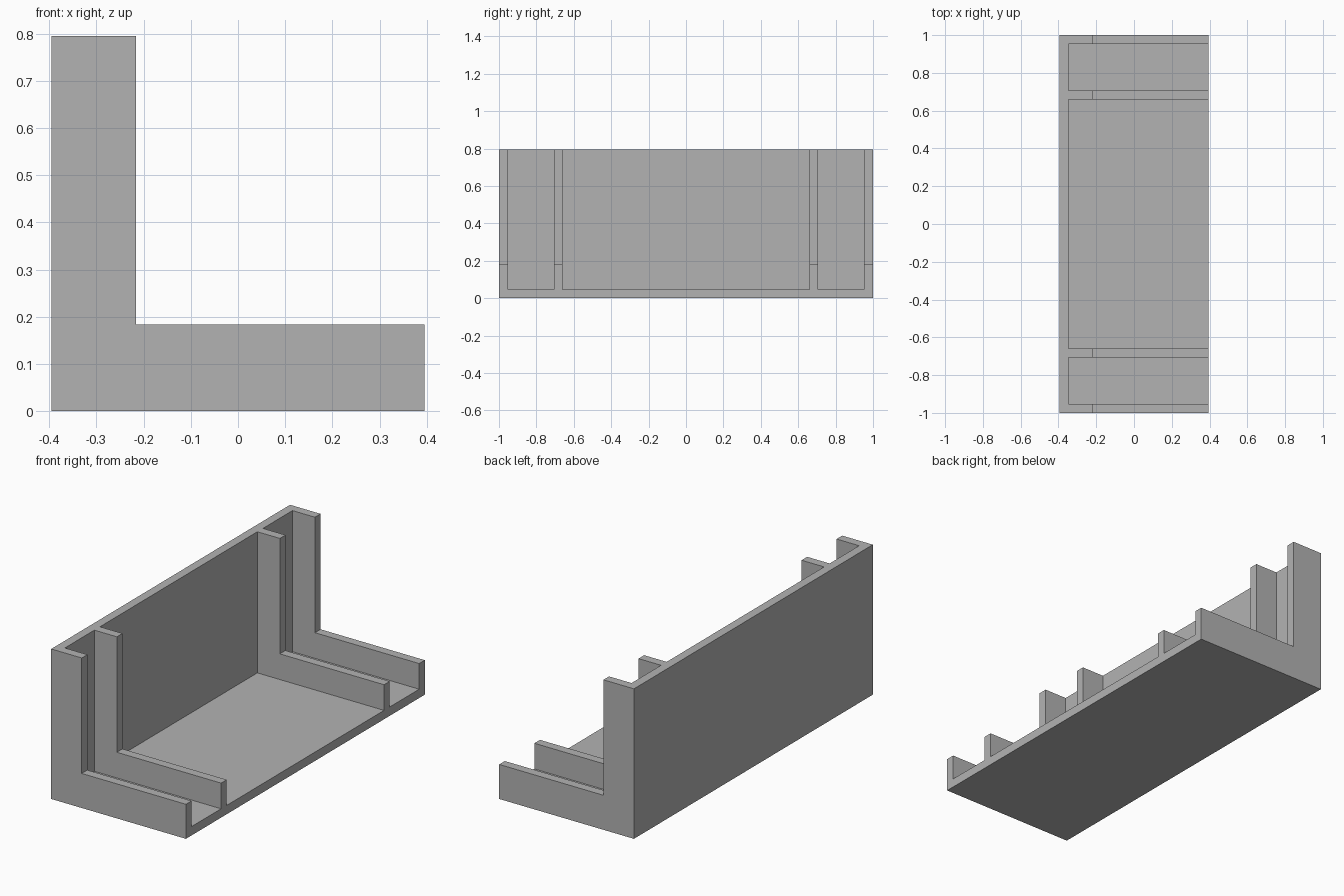
import bpy
import bmesh

cube = bpy.data.objects.get("Cube")
if cube:
    bpy.data.objects.remove(cube, do_unlink=True)

BACK, FRONT, HEIGHT = -0.395, 0.395, 0.795   # overall section limits
WALL = 0.047                                 # plate and rib thickness

grey = bpy.data.materials.new("plain_grey")
grey.use_nodes = True
colour = (0.45, 0.45, 0.45, 1)
grey.diffuse_color = colour
grey.node_tree.nodes["Principled BSDF"].inputs["Base Color"].default_value = colour


def l_section(name, x0, z0, x_step, z_step, y0, y1):
    """Extrude an L-shaped profile in the xz plane from y0 to y1."""
    profile = [(x0, z0), (FRONT, z0), (FRONT, z_step),
               (x_step, z_step), (x_step, HEIGHT), (x0, HEIGHT)]
    bm = bmesh.new()
    face = bm.faces.new([bm.verts.new((x, y0, z)) for x, z in profile])
    result = bmesh.ops.extrude_face_region(bm, geom=[face])
    moved = [v for v in result["geom"] if isinstance(v, bmesh.types.BMVert)]
    bmesh.ops.translate(bm, verts=moved, vec=(0, y1 - y0, 0))
    bmesh.ops.recalc_face_normals(bm, faces=bm.faces)
    mesh = bpy.data.meshes.new(name)
    bm.to_mesh(mesh)
    bm.free()
    mesh.materials.append(grey)
    obj = bpy.data.objects.new(name, mesh)
    bpy.context.collection.objects.link(obj)
    return obj


# Floor and upright wall in one piece
l_section("floor_and_wall", BACK, 0, BACK + WALL, WALL, -1, 1)

# Two L-shaped ribs at each end, seated in the corner
for side, end in ((-1, "front"), (1, "back")):
    for part, outer in (("outer", 1.0), ("inner", 0.706)):
        y0, y1 = sorted((side * outer, side * (outer - WALL)))
        l_section(f"{end}_{part}_rib", BACK + WALL, WALL, -0.216, 0.183, y0, y1)
